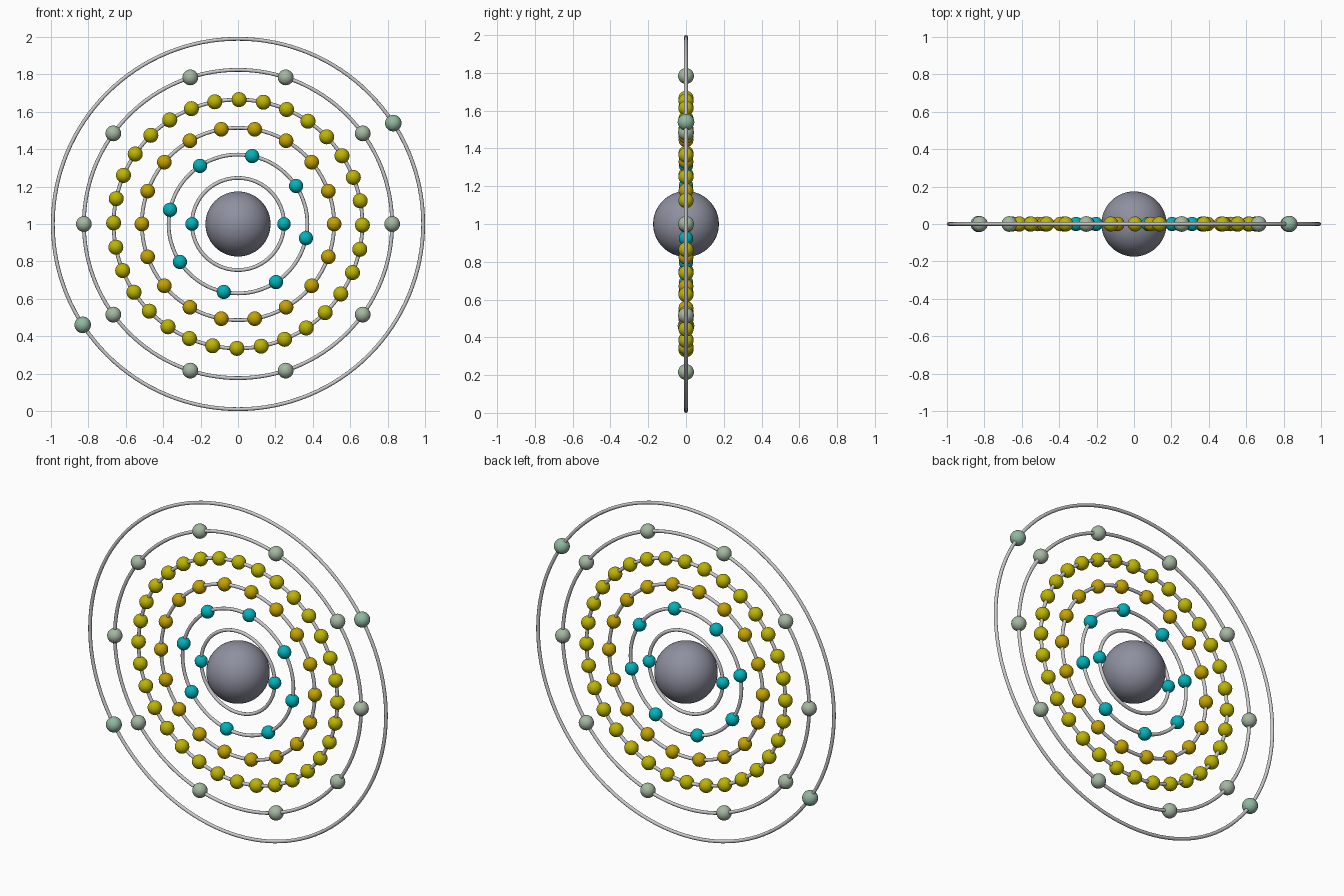
import bpy
from math import sin, cos, pi, radians

if "Cube" in bpy.data.objects:
    bpy.data.objects.remove(bpy.data.objects["Cube"])

CENTRE_Z = 1.0


def material(name, rgb):
    m = bpy.data.materials.new(name)
    m.diffuse_color = (*rgb, 1)
    m.use_nodes = True
    m.node_tree.nodes["Principled BSDF"].inputs["Base Color"].default_value = m.diffuse_color
    return m


def smooth_sphere(name, radius, location, mat, segments, rings):
    bpy.ops.mesh.primitive_uv_sphere_add(segments=segments, ring_count=rings,
                                         radius=radius, location=location)
    ob = bpy.context.object
    ob.name = name
    ob.data.materials.append(mat)
    bpy.ops.object.shade_smooth()
    return ob


def orbit_point(radius, angle):
    return (radius * cos(angle), 0, CENTRE_Z + radius * sin(angle))


def shell(index, radius, count, start_deg, ball_radius, mat):
    # Thin orbit ring standing upright in the xz plane
    bpy.ops.mesh.primitive_torus_add(major_radius=radius, minor_radius=0.01,
                                     major_segments=128, minor_segments=12,
                                     location=(0, 0, CENTRE_Z), rotation=(pi / 2, 0, 0))
    bpy.context.object.name = f"orbit_ring_{index}"
    bpy.ops.object.shade_smooth()
    # Evenly spaced electrons sharing one mesh
    start = radians(start_deg)
    first = smooth_sphere(f"electron_{index}_1", ball_radius,
                          orbit_point(radius, start), mat, 24, 16)
    for i in range(1, count):
        ob = first.copy()
        ob.name = f"electron_{index}_{i + 1}"
        ob.location = orbit_point(radius, start + 2 * pi * i / count)
        bpy.context.collection.objects.link(ob)


teal = material("teal", (0.0, 0.45, 0.5))
amber = material("amber", (0.55, 0.37, 0.0))
yellow = material("yellow", (0.51, 0.46, 0.0))
sage = material("sage", (0.37, 0.48, 0.35))
mint = material("mint", (0.28, 0.48, 0.35))
slate = material("slate", (0.27, 0.28, 0.35))

# Central nucleus
smooth_sphere("nucleus", 0.174, (0, 0, CENTRE_Z), slate, 48, 32)

# Orbit radius, electron count, start angle, electron radius, colour
shells = [
    (0.246, 2, 0, 0.036, teal),
    (0.371, 8, 33.2, 0.038, teal),
    (0.514, 18, 0, 0.039, amber),
    (0.665, 32, -0.5, 0.040, yellow),
    (0.824, 10, 0, 0.042, sage),
    (0.990, 2, 33.0, 0.044, mint),
]
for i, spec in enumerate(shells, 1):
    shell(i, *spec)
